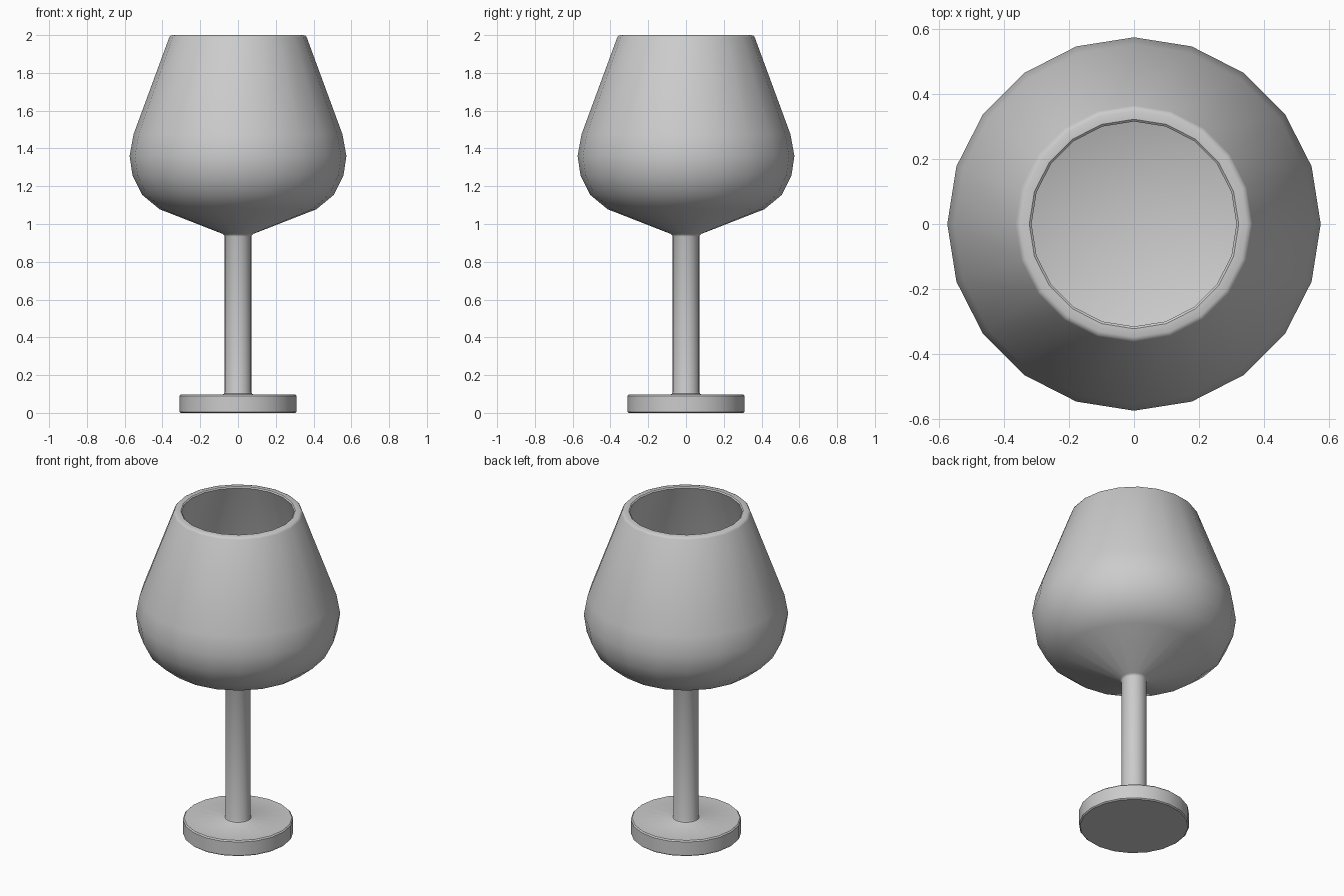
import bpy
import bmesh
import math

cube = bpy.data.objects.get("Cube")
if cube:
    bpy.data.objects.remove(cube, do_unlink=True)

SIDES = 20

grey = bpy.data.materials.new("plain grey")
grey.use_nodes = True
colour = (0.6, 0.6, 0.6, 1)
grey.diffuse_color = colour
grey.node_tree.nodes["Principled BSDF"].inputs["Base Color"].default_value = colour


def lathe(name, profile):
    """Turn a (radius, height) profile around z; radius 0 closes an end."""
    bm = bmesh.new()
    verts = [bm.verts.new((r, 0, z)) for r, z in profile]
    edges = [bm.edges.new(pair) for pair in zip(verts, verts[1:])]
    bmesh.ops.spin(bm, geom=verts + edges, cent=(0, 0, 0), axis=(0, 0, 1),
                   angle=math.tau, steps=SIDES)
    bmesh.ops.remove_doubles(bm, verts=bm.verts, dist=0.0005)
    bmesh.ops.recalc_face_normals(bm, faces=bm.faces)
    mesh = bpy.data.meshes.new(name)
    bm.to_mesh(mesh)
    bm.free()
    mesh.materials.append(grey)
    obj = bpy.data.objects.new(name, mesh)
    bpy.context.collection.objects.link(obj)
    bpy.ops.object.select_all(action="DESELECT")
    obj.select_set(True)
    bpy.context.view_layer.objects.active = obj
    bpy.ops.object.shade_smooth_by_angle(angle=math.radians(40))
    return obj


# One turned piece: foot, stem, outer bowl, rim, inner bowl and its floor
foot = [(0, 0), (0.303, 0), (0.31, 0.006), (0.31, 0.09), (0.303, 0.097)]
stem = [(0.082, 0.097), (0.074, 0.102), (0.071, 0.112),
        (0.071, 0.934), (0.074, 0.942), (0.082, 0.948)]
outer_bowl = [(0.415, 1.078), (0.508, 1.155), (0.558, 1.255),
              (0.574, 1.36), (0.553, 1.475)]
rim = [(0.364, 1.988), (0.358, 1.996), (0.348, 2.0), (0.322, 2.0), (0.315, 1.994)]
inner_bowl = [(0.506, 1.465), (0.526, 1.36), (0.512, 1.272),
              (0.472, 1.188), (0.395, 1.122), (0, 1.115)]

lathe("wine_goblet", foot + stem + outer_bowl + rim + inner_bowl)
